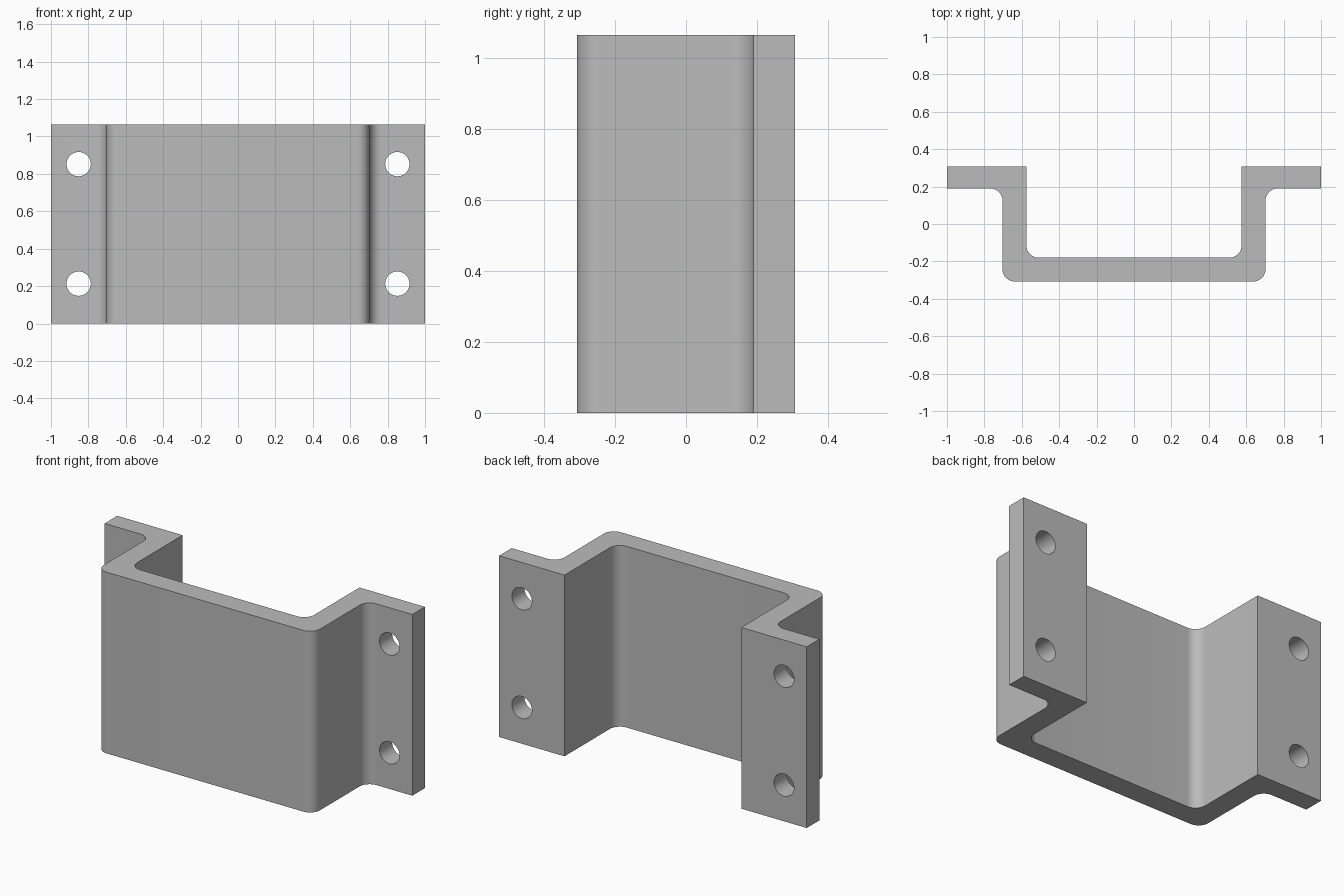
import bpy
import bmesh
import math
from mathutils import Matrix, Vector

cube = bpy.data.objects.get("Cube")
if cube:
    bpy.data.objects.remove(cube, do_unlink=True)

HEIGHT = 1.065
FILLET = 0.065

steel = bpy.data.materials.new("plain grey metal")
steel.use_nodes = True
grey = (0.5, 0.5, 0.5, 1)
steel.diffuse_color = grey
steel.node_tree.nodes["Principled BSDF"].inputs["Base Color"].default_value = grey


def add_object(name, bm):
    bmesh.ops.recalc_face_normals(bm, faces=bm.faces)
    mesh = bpy.data.meshes.new(name)
    bm.to_mesh(mesh)
    bm.free()
    obj = bpy.data.objects.new(name, mesh)
    bpy.context.collection.objects.link(obj)
    return obj


def fillet(corner, before, after, radius, steps=10):
    """Arc that rounds a right-angled corner of the profile."""
    c = Vector(corner)
    a = (Vector(before) - c).normalized() * radius
    b = (Vector(after) - c).normalized() * radius
    angles = [math.pi / 2 * i / steps for i in range(steps + 1)]
    return [c + a * (1 - math.sin(t)) + b * (1 - math.cos(t)) for t in angles]


# Bracket: hat-shaped profile, extruded upward
half = [  # x, y, fillet radius, from the inner web round to the outer web
    (0.575, -0.18, FILLET), (0.575, 0.307, 0), (1, 0.307, 0),
    (1, 0.19, 0), (0.703, 0.19, FILLET), (0.703, -0.307, FILLET),
]
corners = half + [(-x, y, r) for x, y, r in reversed(half)]
outline = []
for i, (x, y, r) in enumerate(corners):
    if r:
        after = corners[(i + 1) % len(corners)][:2]
        outline += fillet((x, y), corners[i - 1][:2], after, r)
    else:
        outline.append(Vector((x, y)))

bm = bmesh.new()
base = bm.faces.new([bm.verts.new((p.x, p.y, 0)) for p in outline])
top = bmesh.ops.extrude_face_region(bm, geom=[base])["geom"]
bmesh.ops.translate(bm, vec=(0, 0, HEIGHT),
                    verts=[v for v in top if isinstance(v, bmesh.types.BMVert)])
bracket = add_object("mounting_bracket", bm)
bracket.data.materials.append(steel)

# Bolt holes: four round cutters through the flanges
bm = bmesh.new()
for x in (-0.852, 0.852):
    for z in (0.213, 0.852):
        place = Matrix.Translation((x, 0.25, z)) @ Matrix.Rotation(math.pi / 2, 4, "X")
        bmesh.ops.create_cone(bm, cap_ends=True, segments=48, radius1=0.065,
                              radius2=0.065, depth=0.3, matrix=place)
cutter = add_object("bolt_hole_cutter", bm)
cutter.hide_render = True
cutter.data.materials.append(steel)

bpy.ops.object.select_all(action="DESELECT")
bracket.select_set(True)
bpy.context.view_layer.objects.active = bracket
cut = bracket.modifiers.new("bolt_holes", "BOOLEAN")
cut.operation = "DIFFERENCE"
cut.solver = "EXACT"
cut.object = cutter
bpy.ops.object.modifier_apply(modifier=cut.name)
bpy.data.objects.remove(cutter, do_unlink=True)

# Smooth bends and holes, crisp edges
bpy.ops.object.shade_smooth_by_angle(angle=math.radians(30))
